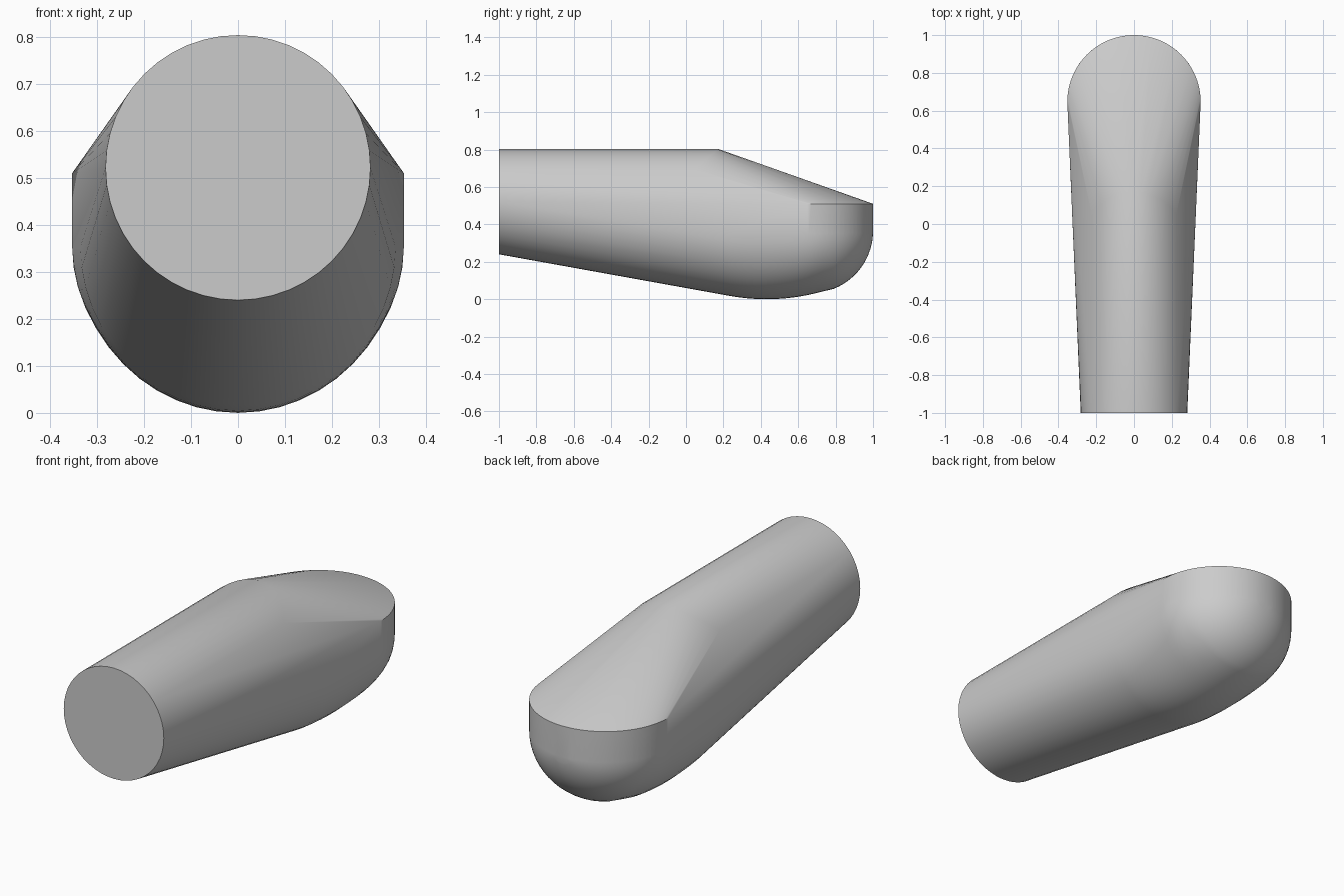
import bpy, bmesh
from math import sin, cos, pi, sqrt, radians

cube = bpy.data.objects.get("Cube")
if cube:
    bpy.data.objects.remove(cube, do_unlink=True)

HANDLE_R, HANDLE_Z = 0.282, 0.522    # round handle
HEAD_R, HEAD_Y = 0.353, 0.647        # rounded head
RIM_Z, BELLY_Z = 0.51, 0.353
SEGMENTS = 48

points = []


def belly_depth(y):
    """Height of the underside: a shallow arc that runs into a round nose."""
    if y < 0.77:
        return 1.1 - sqrt(1.1 ** 2 - (y - 0.43) ** 2)
    return 0.365 - sqrt(max(0, 0.333 ** 2 - (y - 0.667) ** 2))


# Front disc and the tilted end of the straight handle top
for i in range(SEGMENTS):
    a = 2 * pi * i / SEGMENTS
    x, z = HANDLE_R * sin(a), HANDLE_Z + HANDLE_R * cos(a)
    points.append((x, -1, z))
    if cos(a) > 0:
        drop = HANDLE_R * (1 - cos(a))
        points.append((x, 0.17 - 1.1 * drop, z))

# Upright wall of the head
for i in range(SEGMENTS + 1):
    a = pi * i / SEGMENTS
    for z in (RIM_Z, BELLY_Z):
        points.append((HEAD_R * cos(a), HEAD_Y + HEAD_R * sin(a), z))

# Underside, as half-ellipse ribs
RIBS = 28
for i in range(RIBS):
    y = 0.24 + 0.757 * sin(pi / 2 * i / (RIBS - 1))
    if y > HEAD_Y:
        width = sqrt(HEAD_R ** 2 - (y - HEAD_Y) ** 2)
    else:
        width = HEAD_R - 0.043 * (HEAD_Y - y)
    depth = max(0, BELLY_Z - belly_depth(y))
    for j in range(SEGMENTS // 2 + 1):
        a = pi * j / (SEGMENTS // 2)
        points.append((width * cos(a), y, BELLY_Z - depth * sin(a)))

# Skin stretched over all the sections
bm = bmesh.new()
for p in points:
    bm.verts.new(p)
bmesh.ops.remove_doubles(bm, verts=bm.verts, dist=0.0005)
hull = bmesh.ops.convex_hull(bm, input=bm.verts)
inside = {g for g in hull["geom_interior"] + hull["geom_unused"]
          if isinstance(g, bmesh.types.BMVert)}
bmesh.ops.delete(bm, geom=list(inside), context="VERTS")
bmesh.ops.dissolve_limit(bm, angle_limit=radians(0.2), verts=bm.verts, edges=bm.edges)
bmesh.ops.recalc_face_normals(bm, faces=bm.faces)

mesh = bpy.data.meshes.new("rounded_grip")
bm.to_mesh(mesh)
bm.free()
grip = bpy.data.objects.new("rounded_grip", mesh)
bpy.context.collection.objects.link(grip)

# Plain grey
grey = bpy.data.materials.new("light_grey")
grey.use_nodes = True
colour = (0.6, 0.6, 0.6, 1)
grey.diffuse_color = colour
grey.node_tree.nodes["Principled BSDF"].inputs["Base Color"].default_value = colour
mesh.materials.append(grey)

bpy.ops.object.select_all(action="DESELECT")
grip.select_set(True)
bpy.context.view_layer.objects.active = grip
bpy.ops.object.shade_smooth_by_angle(angle=radians(30))
